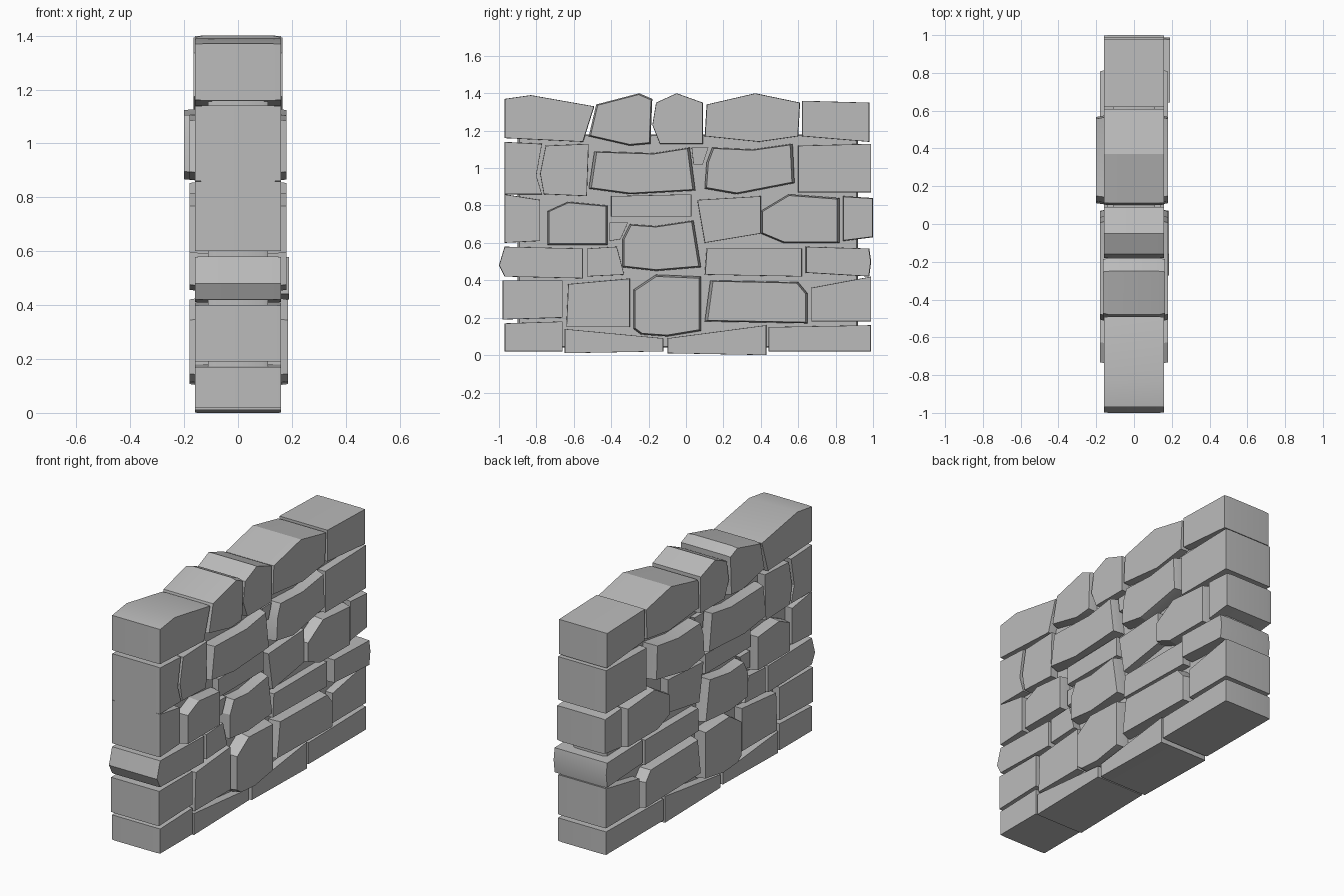
import bpy
import bmesh
from mathutils import Vector

HALF = 0.16       # half thickness of an ordinary stone
SHOULDER = 0.13   # where the worn edge of a stone starts

default = bpy.data.objects.get("Cube")
if default:
    bpy.data.objects.remove(default)

grey = bpy.data.materials.new("stone_grey")
grey.use_nodes = True
grey.diffuse_color = (0.5, 0.5, 0.5, 1)
shader = grey.node_tree.nodes["Principled BSDF"]
shader.inputs["Base Color"].default_value = grey.diffuse_color
shader.inputs["Roughness"].default_value = 0.8


def stone(name, *outline, front=HALF, back=HALF, worn=0.99):
    """Stone through the wall: outline in hundredths of (y, z), worn faces."""
    points = [Vector((0, y / 100, z / 100)) for y, z in outline]
    centre = sum(points, Vector()) / len(points)
    bm = bmesh.new()

    def ring(x, scale):
        return [bm.verts.new(centre + (p - centre) * scale + Vector((x, 0, 0)))
                for p in points]

    rings = [ring(-back, worn), ring(-SHOULDER, 1),
             ring(SHOULDER, 1), ring(front, worn)]
    bm.faces.new(rings[0])
    bm.faces.new(rings[-1])
    count = len(points)
    for near, far in zip(rings, rings[1:]):
        for i in range(count):
            j = (i + 1) % count
            bm.faces.new((near[i], near[j], far[j], far[i]))
    bmesh.ops.recalc_face_normals(bm, faces=bm.faces)
    mesh = bpy.data.meshes.new(name)
    bm.to_mesh(mesh)
    bm.free()
    mesh.materials.append(grey)
    obj = bpy.data.objects.new(name, mesh)
    bpy.context.collection.objects.link(obj)
    return obj


def proud_stone(name, *outline, front=0.18, back=0.18):
    """Stone standing out of both wall faces, with wide worn edges."""
    return stone(name, *outline, front=front, back=back, worn=0.95)


# Base course
stone("base_front_end", (-97, 2), (-66, 2), (-66, 18), (-97, 17))
stone("base_front_middle", (-65, 1), (-12, 2), (-12, 9), (-65, 14))
stone("base_back_middle", (-10, 1), (43, 0), (43, 16), (-10, 9))
stone("base_back_end", (44, 2), (99, 2), (99, 16), (44, 15))

# Second course
stone("second_front_end", (-98, 19), (-66, 20), (-66, 40), (-98, 40))
stone("second_front_middle", (-64, 15), (-30, 15), (-30, 41), (-63, 38))
proud_stone("second_large", (-28, 14), (-24, 11), (-10, 10), (8, 13),
            (8, 42), (-16, 43), (-28, 35), front=0.185)
proud_stone("second_long", (10, 18), (65, 17), (65, 33), (60, 39), (13, 40))
stone("second_back_end", (67, 18), (99, 18), (99, 42), (67, 36))

# Third course
stone("third_front_end", (-97, 42), (-55, 41), (-55, 57), (-97, 58), (-100, 48))
stone("third_front_middle", (-53, 42), (-33, 43), (-37, 58), (-53, 57))
proud_stone("third_large", (-34, 47), (-16, 45), (8, 47), (4, 72),
            (-16, 69), (-30, 70), (-34, 62))
stone("third_long", (10, 43), (62, 42), (62, 57), (11, 57))
stone("third_back_end", (64, 44), (98, 42), (99, 50), (98, 57), (64, 58),
      front=0.19, worn=0.98)

# Fourth course
stone("fourth_front_end", (-97, 60), (-78, 61), (-78, 83), (-97, 86))
proud_stone("fourth_chipped", (-74, 59), (-42, 59), (-42, 80), (-63, 82), (-74, 77))
stone("fourth_filler", (-41, 61), (-35, 62), (-31, 71), (-41, 71), front=0.14, back=0.14)
stone("fourth_thin", (-40, 74), (3, 74), (3, 86), (-40, 85), front=0.15, back=0.15)
stone("fourth_middle", (10, 60), (40, 65), (40, 85), (6, 83))
proud_stone("fourth_large", (40, 65), (52, 60), (82, 60), (82, 84), (55, 86), (40, 77))
stone("fourth_back_end", (84, 61), (100, 63), (100, 84), (84, 85), worn=0.97)

# Fifth course
stone("fifth_front_end", (-97, 86), (-77, 86), (-80, 96), (-77, 113), (-97, 114))
stone("fifth_front_middle", (-76, 86), (-53, 85), (-52, 113), (-75, 112), (-78, 97))
proud_stone("fifth_long", (-52, 89), (-30, 86), (5, 88), (2, 111), (-17, 108), (-49, 109))
stone("fifth_filler", (4, 102), (9, 102), (12, 111), (3, 111), front=0.14, back=0.14)
proud_stone("fifth_large", (10, 89), (27, 86), (58, 92), (57, 113),
            (36, 110), (14, 111), (11, 103), back=0.2)
stone("fifth_back_end", (60, 87), (99, 87), (99, 113), (60, 112))

# Peaked capping course
stone("cap_front_end", (-97, 116), (-55, 114), (-49, 133), (-83, 139), (-97, 137))
proud_stone("cap_front_middle", (-52, 117), (-30, 112), (-19, 113), (-18, 137),
            (-25, 140), (-48, 134), front=0.165, back=0.165)
stone("cap_centre", (-14, 113), (9, 113), (9, 135), (-5, 140), (-16, 135), (-18, 123))
stone("cap_back_middle", (10, 117), (39, 114), (60, 117), (61, 135), (37, 140), (11, 134))
stone("cap_back_end", (62, 117), (98, 114), (98, 135), (62, 136))

# Hidden core closing the joints
core = stone("wall_core", (-90, 4), (92, 4), (92, 118), (-90, 118))
core.scale.x = 0.7

# Smooth the gently turning edges, keep the worn corners crisp
bpy.ops.object.select_all(action='DESELECT')
for obj in bpy.context.collection.objects:
    if obj.type == 'MESH' and grey.name in obj.data.materials:
        obj.select_set(True)
        bpy.context.view_layer.objects.active = obj
bpy.ops.object.shade_smooth_by_angle(angle=0.35)
